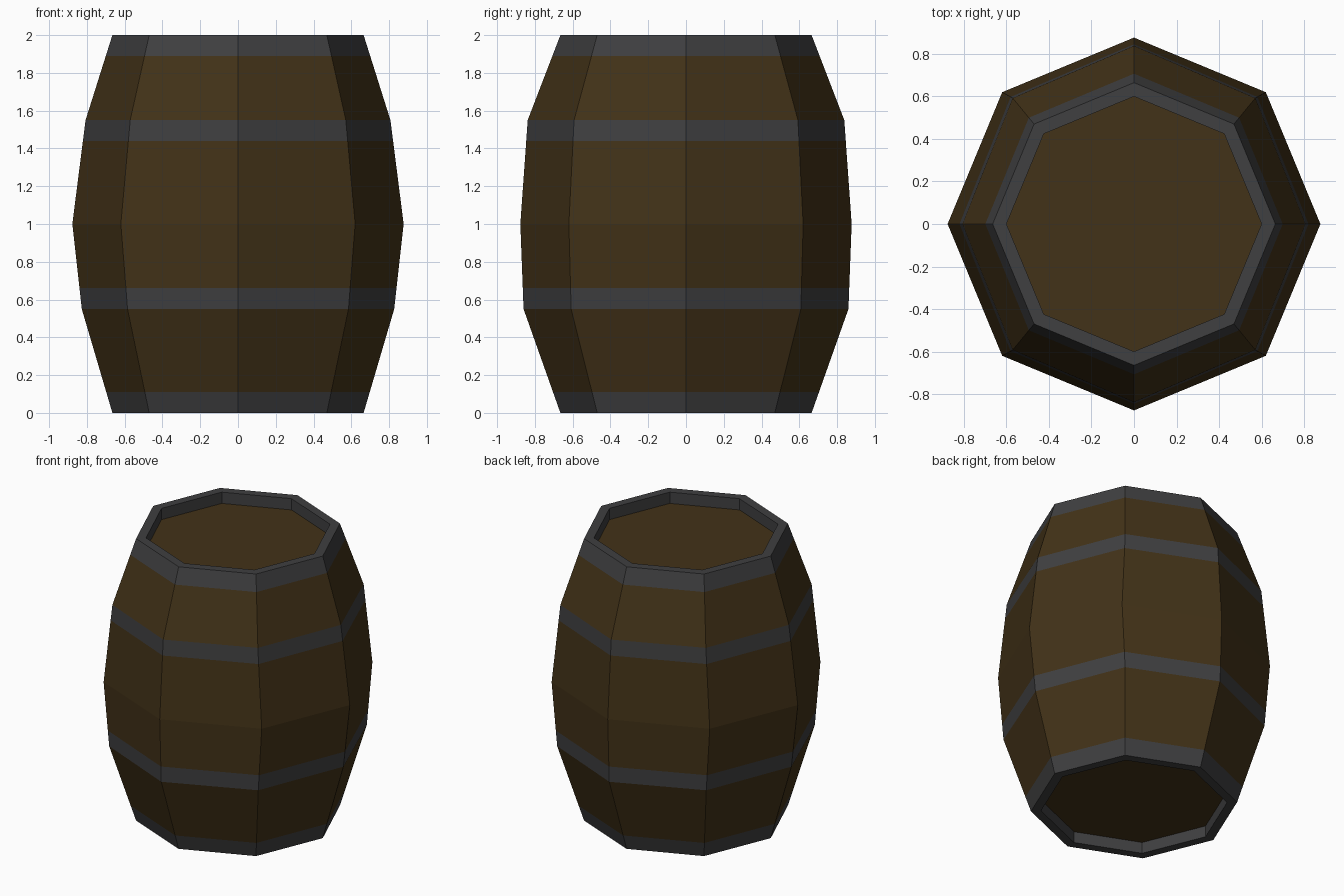
import bpy, bmesh, math

if "Cube" in bpy.data.objects:
    bpy.data.objects.remove(bpy.data.objects["Cube"])

SIDES = 8
# Barrel profile: height, radius along x, radius along y
PROFILE = [(0, .665, .665), (.55, .827, .86), (1, .877, .877), (1.55, .807, .838), (2, .665, .665)]
INNER, RECESS = .6, .08


def material(name, color):
    m = bpy.data.materials.new(name)
    m.diffuse_color = (*color, 1)
    m.use_nodes = True
    m.node_tree.nodes["Principled BSDF"].inputs["Base Color"].default_value = m.diffuse_color
    return m


def outer(z):
    """Point of the bulging profile at height z."""
    for a, b in zip(PROFILE, PROFILE[1:]):
        if z <= b[0]:
            t = (z - a[0]) / (b[0] - a[0])
            return (z, a[1] + t * (b[1] - a[1]), a[2] + t * (b[2] - a[2]))


def loft(name, rings, mat, cap=False):
    """Skin consecutive octagonal rings; cap fills a single ring."""
    bm = bmesh.new()
    loops = []
    for z, rx, ry in rings:
        angles = [2 * math.pi * i / SIDES for i in range(SIDES)]
        loops.append([bm.verts.new((rx * math.cos(a), ry * math.sin(a), z)) for a in angles])
    for lo, hi in zip(loops, loops[1:]):
        for i in range(SIDES):
            j = (i + 1) % SIDES
            bm.faces.new((lo[i], lo[j], hi[j], hi[i]))
    if cap:
        face = bm.faces.new(loops[0])
        if rings[0][0] < 1:
            face.normal_flip()
    mesh = bpy.data.meshes.new(name)
    bm.to_mesh(mesh)
    bm.free()
    mesh.materials.append(mat)
    obj = bpy.data.objects.new(name, mesh)
    bpy.context.collection.objects.link(obj)


wood = material("wood", (.055, .032, .009))
iron = material("iron", (.05, .05, .052))

# Wooden stave sections between the hoops
loft("lower_staves", [outer(.11), outer(.55)], wood)
loft("middle_staves", [outer(.66), outer(1), outer(1.44)], wood)
loft("upper_staves", [outer(1.55), outer(1.89)], wood)

# Flush hoops around the body
loft("lower_hoop", [outer(.55), outer(.66)], iron)
loft("upper_hoop", [outer(1.44), outer(1.55)], iron)

# End rims fold over and down into the recess
loft("bottom_rim", [(RECESS, INNER, INNER), (0, INNER, INNER), outer(0), outer(.11)], iron)
loft("top_rim", [outer(1.89), outer(2), (2, INNER, INNER), (2 - RECESS, INNER, INNER)], iron)

# Recessed wooden heads
loft("bottom_head", [(RECESS, INNER, INNER)], wood, cap=True)
loft("top_head", [(2 - RECESS, INNER, INNER)], wood, cap=True)
